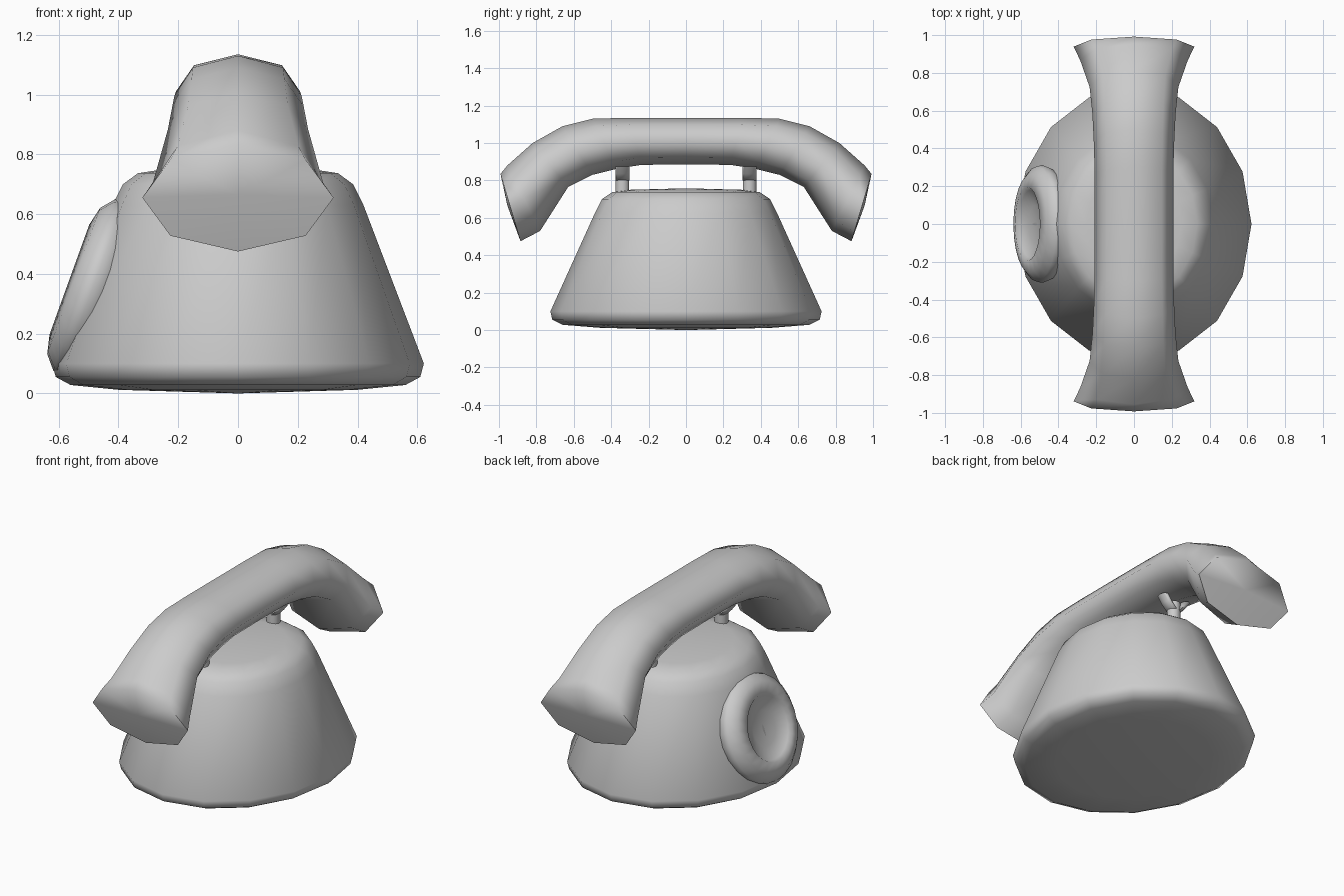
import bpy, bmesh, math
from mathutils import Vector, Matrix

if "Cube" in bpy.data.objects:
    bpy.data.objects.remove(bpy.data.objects["Cube"])


def loft(name, rings, start=None, end=None, closed_caps=False):
    """Skin equal-sized rings of points; ends close to a point or a flat cap."""
    bm = bmesh.new()
    vr = [[bm.verts.new(p) for p in r] for r in rings]
    n = len(vr[0])
    for a, b in zip(vr, vr[1:]):
        for i in range(n):
            j = (i + 1) % n
            bm.faces.new((a[i], a[j], b[j], b[i]))
    for ring, tip in ((vr[0], start), (vr[-1], end)):
        if tip is not None:
            t = bm.verts.new(tip)
            for i in range(n):
                bm.faces.new((ring[i], ring[(i + 1) % n], t))
        elif closed_caps:
            bm.faces.new(ring)
    bmesh.ops.recalc_face_normals(bm, faces=bm.faces)
    me = bpy.data.meshes.new(name)
    bm.to_mesh(me)
    bm.free()
    ob = bpy.data.objects.new(name, me)
    bpy.context.collection.objects.link(ob)
    bpy.ops.object.select_all(action='DESELECT')
    ob.select_set(True)
    bpy.context.view_layer.objects.active = ob
    bpy.ops.object.shade_smooth_by_angle(angle=math.radians(75))
    return ob


def ellipse(n, rx, ry, z):
    return [Vector((rx * math.cos(k * math.tau / n), ry * math.sin(k * math.tau / n), z))
            for k in range(n)]


# Body: tapered 16-sided oval with rounded rims
body = [(.40, .46, .012), (.56, .66, .028), (.61, .715, .055), (.622, .725, .10),
        (.42, .485, .63), (.385, .45, .70), (.335, .395, .737), (.25, .30, .75)]
loft("body", [ellipse(16, *r) for r in body], (0, 0, 0), (0, 0, .758))

# Dial: tilted disc with a dished centre on the left slope
normal = Vector((-.94, 0, .34)).normalized()
place = Matrix.Translation((-.505, 0, .36)) @ normal.to_track_quat('Z', 'Y').to_matrix().to_4x4()
dial = [(.24, -.10), (.29, -.07), (.312, -.02), (.305, .01), (.26, .048),
        (.195, .063), (.18, .045), (.10, .02)]
loft("dial", [[place @ p for p in ellipse(24, r, r, z)] for r, z in dial],
     place @ Vector((0, 0, -.10)), place @ Vector((0, 0, .015)))

# Handset: octagonal sections given as top (y, z), bottom (y, z), half width
half = [((.30, 1.135), (.24, .883), .208),
        ((.50, 1.13), (.37, .862), .213),
        ((.66, 1.09), (.50, .83), .22),
        ((.82, 1.0), (.63, .765), .235),
        ((.955, .88), (.78, .53), .285),
        ((.992, .835), (.885, .475), .32)]
sections = [((-t[0], t[1]), (-b[0], b[1]), w) for t, b, w in reversed(half)]
sections += [((0, 1.135), (0, .886), .208)] + half


def section(t, b, w):
    top, bot = Vector((0, *t)), Vector((0, *b))
    mid, up = (top + bot) / 2, (top - bot) / 2
    return [mid + up * math.cos(k * math.tau / 8) + Vector((w * math.sin(k * math.tau / 8), 0, 0))
            for k in range(8)]


loft("handset", [section(*s) for s in sections], (0, -.955, .665), (0, .955, .665))

# Cradle: a stem with a small fork at each end
for label, s in (("front", -1), ("back", 1)):
    at = Vector((0, .34 * s, 0))
    loft(label + "_cradle_stem", [[at + p for p in ellipse(10, .038, .038, z)]
                                  for z in (.72, .85)], closed_caps=True)
    for side, d in (("left", -1), ("right", 1)):
        rings = [[at + Vector((x * d, 0, 0)) + p for p in ellipse(8, .026, .038, z)]
                 for x, z in ((.01, .80), (.045, .835), (.075, .875))]
        loft(f"{label}_cradle_{side}_prong", rings, closed_caps=True)
